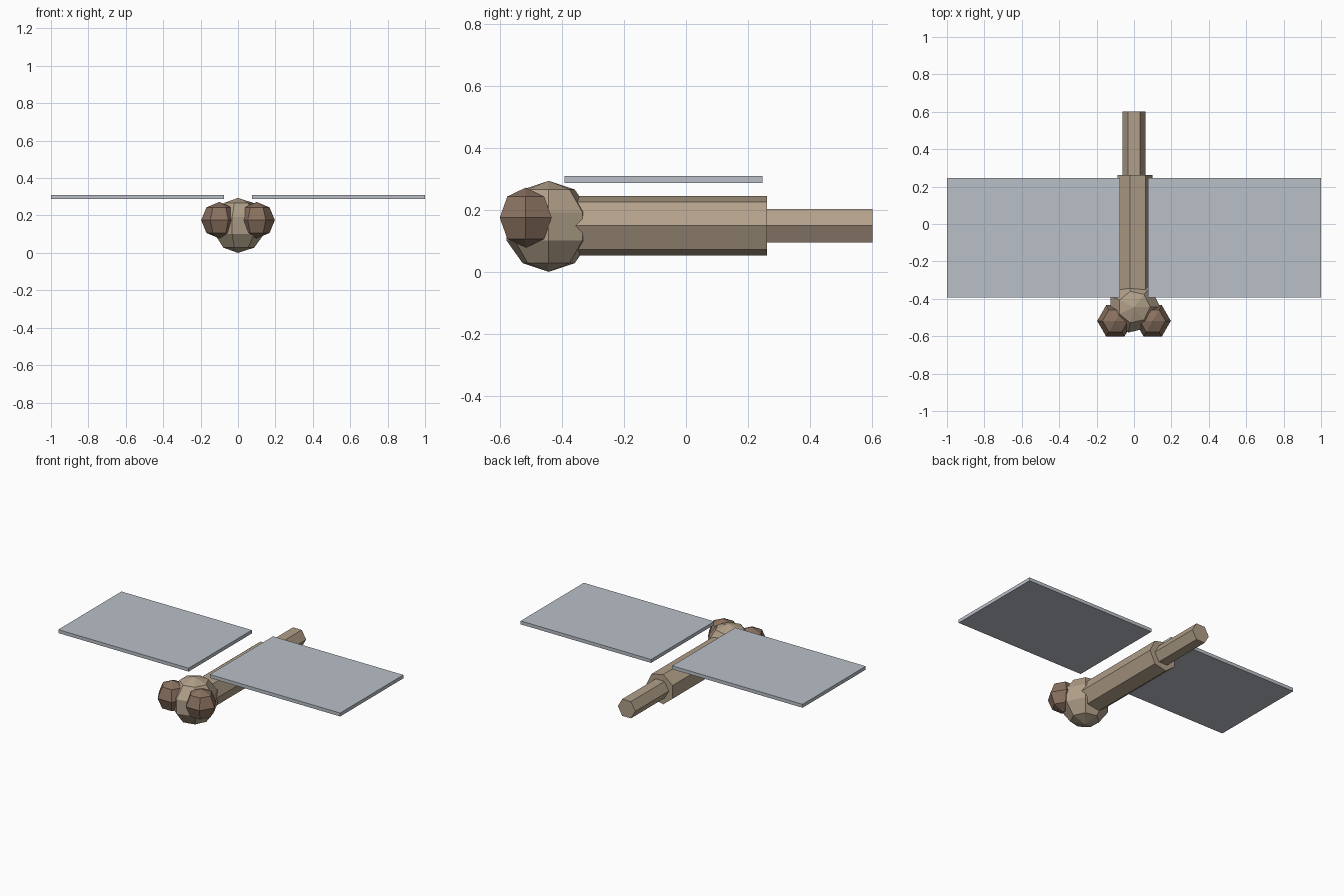
import bpy
import bmesh
from math import sin, cos, pi
from mathutils import Matrix

cube = bpy.data.objects.get("Cube")
if cube:
    bpy.data.objects.remove(cube, do_unlink=True)


def make_material(name, color):
    mat = bpy.data.materials.new(name)
    mat.use_nodes = True
    mat.diffuse_color = (*color, 1)
    mat.node_tree.nodes["Principled BSDF"].inputs["Base Color"].default_value = (*color, 1)
    return mat


tan = make_material("tan", (0.44, 0.35, 0.25))
brown = make_material("brown", (0.25, 0.165, 0.115))
pale_grey = make_material("pale_grey", (0.49, 0.53, 0.58))


def add_object(name, bm, mat, location):
    bmesh.ops.recalc_face_normals(bm, faces=bm.faces)
    mesh = bpy.data.meshes.new(name)
    bm.to_mesh(mesh)
    bm.free()
    mesh.materials.append(mat)
    obj = bpy.data.objects.new(name, mesh)
    obj.location = location
    bpy.context.collection.objects.link(obj)


def ball(name, mat, location, radius, sides, rings):
    """Flat-faced globe with its poles on z and a corner on +x."""
    bm = bmesh.new()
    top = bm.verts.new((0, 0, radius))
    bottom = bm.verts.new((0, 0, -radius))
    loops = []
    for i in range(1, rings):
        a = pi * i / rings
        r, z = radius * sin(a), radius * cos(a)
        loops.append([bm.verts.new((r * cos(2 * pi * k / sides),
                                    r * sin(2 * pi * k / sides), z))
                      for k in range(sides)])
    for k in range(sides):
        n = (k + 1) % sides
        bm.faces.new((top, loops[0][k], loops[0][n]))
        bm.faces.new((bottom, loops[-1][n], loops[-1][k]))
        for upper, lower in zip(loops, loops[1:]):
            bm.faces.new((upper[k], lower[k], lower[n], upper[n]))
    add_object(name, bm, mat, location)


def rod(name, mat, radius, sides, y0, y1, z):
    """Straight prism along y with a corner on +x."""
    bm = bmesh.new()
    ends = [[bm.verts.new((radius * cos(2 * pi * k / sides), y,
                           radius * sin(2 * pi * k / sides)))
             for k in range(sides)] for y in (y0, y1)]
    for ring in ends:
        bm.faces.new(ring)
    for k in range(sides):
        n = (k + 1) % sides
        bm.faces.new((ends[0][k], ends[0][n], ends[1][n], ends[1][k]))
    add_object(name, bm, mat, (0, 0, z))


# Body, tail and head
rod("body", tan, 0.098, 7, -0.44, 0.262, 0.149)
rod("tail", tan, 0.062, 6, 0.2, 0.602, 0.149)
ball("head", tan, (0, -0.444, 0.147), 0.147, 7, 5)

# Eyes and wings, one per side
for side, s in (("left", 1), ("right", -1)):
    ball(side + "_eye", brown, (0.1 * s, -0.518, 0.175), 0.097, 6, 4)
    bm = bmesh.new()
    bmesh.ops.create_cube(bm, size=1, matrix=Matrix.Diagonal((0.925, 0.64, 0.022, 1)))
    add_object(side + "_wing", bm, pale_grey, (0.5375 * s, -0.073, 0.298))
